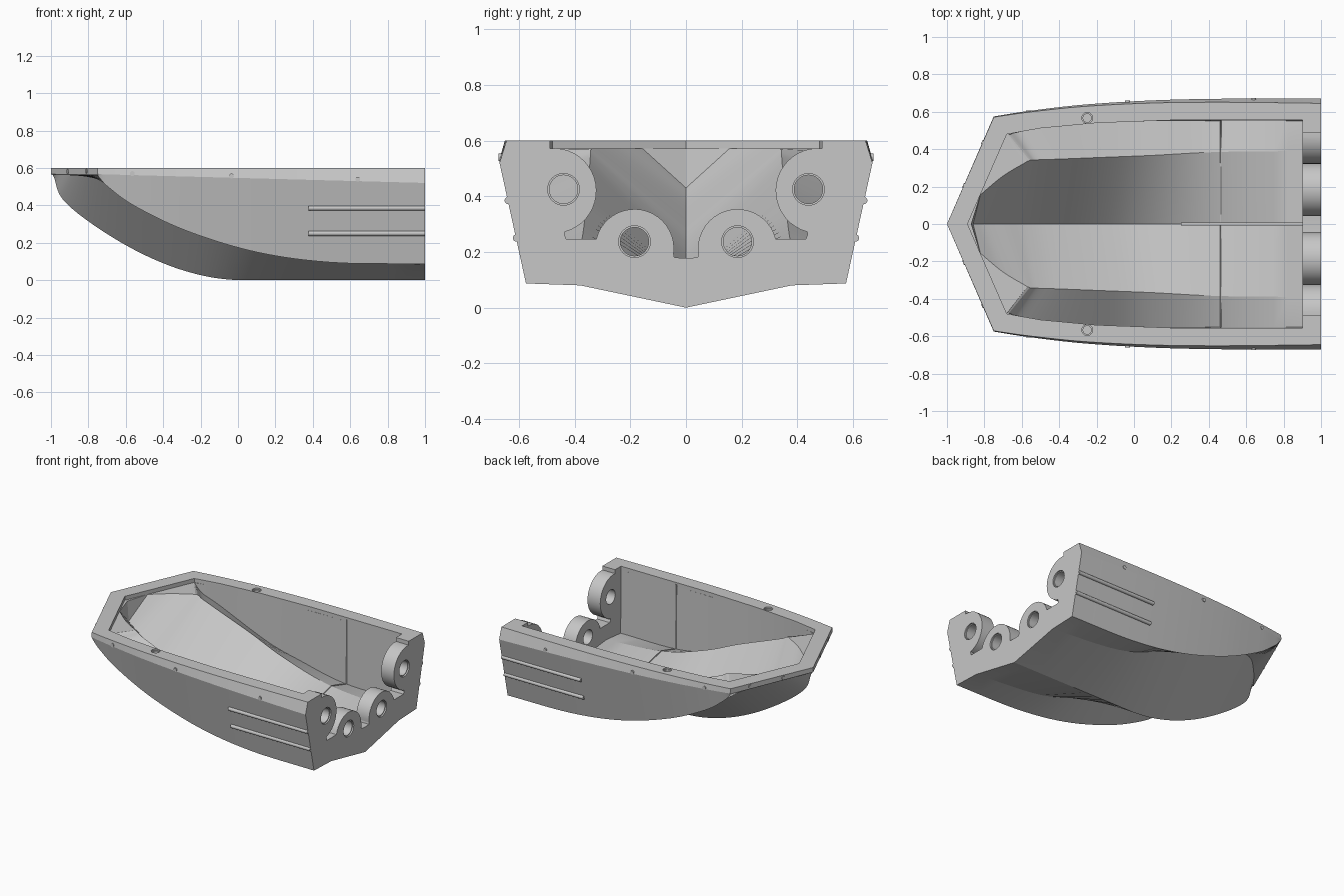
import bpy, bmesh, math
from mathutils import Vector, Matrix

cube = bpy.data.objects.get("Cube")
if cube:
    bpy.data.objects.remove(cube, do_unlink=True)

grey = bpy.data.materials.new("hull grey")
grey.use_nodes = True
colour = (0.57, 0.57, 0.57, 1)
grey.diffuse_color = colour
grey.node_tree.nodes["Principled BSDF"].inputs["Base Color"].default_value = colour


def finish(name, bm):
    """Turn a bmesh into a named object with outward normals."""
    bmesh.ops.recalc_face_normals(bm, faces=bm.faces)
    mesh = bpy.data.meshes.new(name)
    bm.to_mesh(mesh)
    bm.free()
    mesh.materials.append(grey)
    obj = bpy.data.objects.new(name, mesh)
    bpy.context.collection.objects.link(obj)
    return obj


def smooth_line(points, steps=6):
    """Catmull-Rom curve through the points."""
    pts = [Vector(p) for p in points]
    pts = [2 * pts[0] - pts[1]] + pts + [2 * pts[-1] - pts[-2]]
    out = []
    for a, b, c, d in zip(pts, pts[1:], pts[2:], pts[3:]):
        for i in range(steps):
            t = i / steps
            out.append((2 * b + (c - a) * t + (2 * a - 5 * b + 4 * c - d) * t * t
                        + (3 * b - a - 3 * c + d) * t ** 3) / 2)
    return out + [pts[-2]]


def loft(name, lines, low, high):
    """Mirrored solid through lines from keel to top edge, closed by a low and a high nose point."""
    bm = bmesh.new()
    rings = []
    for section in zip(*lines):
        right = [(p.x, -p.y, p.z) for p in reversed(section[1:])]
        rings.append([bm.verts.new(p) for p in right + [tuple(p) for p in section]])
    n = len(rings[0])
    for r, s in zip(rings, rings[1:]):
        for i in range(n):
            j = (i + 1) % n
            bm.faces.new((r[i], r[j], s[j], s[i]))
    front = rings[0]
    low, high = bm.verts.new(low), bm.verts.new(high)
    for i in range(1, n - 2):
        bm.faces.new((low, front[i], front[i + 1]))
    bm.faces.new((high, front[0], front[1], low))
    bm.faces.new((low, front[-2], front[-1], high))
    bm.faces.new((high, front[-1], front[0]))
    bm.faces.new(rings[-1])
    return finish(name, bm)


def prism(name, outline, place, offset):
    """Extrude a half outline mirrored in y; place maps outline pairs to 3D."""
    pts = [place(*p) for p in outline]
    pts += [(x, -y, z) for x, y, z in reversed(pts) if y > 0.001]
    bm = bmesh.new()
    face = bm.faces.new([bm.verts.new(p) for p in pts])
    ext = bmesh.ops.extrude_face_region(bm, geom=[face])
    bmesh.ops.translate(bm, vec=offset, verts=[v for v in ext["geom"] if isinstance(v, bmesh.types.BMVert)])
    return finish(name, bm)


def rod(name, centre, direction, radius, length):
    bm = bmesh.new()
    turn = Vector(direction).to_track_quat('Z', 'Y').to_matrix().to_4x4()
    bmesh.ops.create_cone(bm, cap_ends=True, segments=32, radius1=radius, radius2=radius,
                          depth=length, matrix=Matrix.Translation(centre) @ turn)
    return finish(name, bm)


def carve(obj, cutter):
    cutter.hide_render = True
    mod = obj.modifiers.new("cut", 'BOOLEAN')
    mod.operation, mod.solver, mod.object = 'DIFFERENCE', 'EXACT', cutter
    bpy.context.view_layer.objects.active = obj
    bpy.ops.object.modifier_apply(modifier=mod.name)
    bpy.data.objects.remove(cutter, do_unlink=True)


def shade(obj, angle=14):
    bpy.ops.object.select_all(action='DESELECT')
    obj.select_set(True)
    bpy.context.view_layer.objects.active = obj
    bpy.ops.object.shade_smooth_by_angle(angle=math.radians(angle))


# Hull: keel, tunnel crease, chine, sheer and deck edge
keel = smooth_line([(-.987, 0, .562), (-.935, 0, .43), (-.75, 0, .28), (-.5, 0, .135),
                    (-.25, 0, .04), (0, 0, 0), (.4, 0, 0), (1, 0, 0)])
for p in keel:
    p.z = max(p.z, 0)
tunnel = smooth_line([(-.99, .01, .563), (-.87, .155, .561), (-.72, .29, .553), (-.5, .365, .485),
                      (-.2, .375, .375), (.1, .375, .25), (.45, .38, .13), (1, .38, .08)])
chine = smooth_line([(-.75, .57, .562), (-.738, .57, .545), (-.69, .571, .495), (-.55, .573, .395),
                     (-.27, .575, .262), (.1, .575, .15), (.5, .575, .095), (1, .575, .087)])
widths = smooth_line([(y, 0, 0) for y in (.575, .577, .585, .606, .638, .661, .67, .67)])
sheer, deck = [], []
for c, w in zip(chine, widths):
    t = (c.x + .75) / 1.75
    sheer.append(Vector((c.x, w.x, .567 - .047 * t)))
    deck.append(Vector((c.x, w.x - .004 - .021 * t, .6)))
hull = loft("hull", [keel, tunnel, chine, sheer, deck], (-1, 0, .567), (-1, 0, .6))

# Inside of the hull: floor, ridges, side pods and walls
floor = smooth_line([(-.86, 0, .43), (-.8, 0, .385), (-.68, 0, .3), (-.57, 0, .23), (-.45, 0, .17),
                     (-.2, 0, .1), (.05, 0, .08), (.45, 0, .09), (.9, 0, .1)])
ridge = smooth_line([(-.82, .16, .575), (-.7, .26, .575), (-.57, .335, .572), (-.52, .343, .548),
                     (-.4, .347, .5), (-.15, .357, .4), (.1, .367, .29), (.45, .385, .18), (.9, .39, .14)])
pod = smooth_line([(-.69, .467, .575), (-.685, .469, .575), (-.675, .475, .57), (-.62, .49, .505),
                   (-.5, .515, .44), (-.15, .543, .27), (.1, .55, .2), (.45, .552, .13), (.9, .552, .125)])
tops = smooth_line([(y, 0, 0) for y in (.467, .469, .475, .489, .512, .545, .552, .555, .555)])
wall = [Vector((p.x, w.x, .588)) for p, w in zip(pod, tops)]
carve(hull, loft("cavity", [floor, ridge, pod, wall], (-.87, 0, .575), (-.87, 0, .588)))

# Deck opening
opening = [(-.89, 0), (-.68, .48), (-.5, .512), (-.2, .54), (.2, .555), (.9, .555)]
carve(hull, prism("opening", opening, lambda x, y: (x, y, .572), (0, 0, .1)))


# Transom cutout around four round bosses
def arc(y, z, r, a, b):
    steps = 20
    angles = [math.radians(a + (b - a) * i / steps) for i in range(steps + 1)]
    return [(y + r * math.cos(t), z + r * math.sin(t)) for t in angles]


notch = [(0, .178), (.042, .18)] + arc(.185, .212, .142, 188, 14)
notch += [(.43, .246), (.437, .262)] + arc(.475, .42, .153, 255, 85) + [(.49, .7), (0, .7)]
carve(hull, prism("cutout", notch, lambda y, z: (.88, y, z), (.2, 0, 0)))

# Stepped bores in the transom and the deck
for side in (-1, 1):
    for radius, depth in ((.057, .02), (.051, .3)):
        for y, z in ((.44, .425), (.185, .237)):
            carve(hull, rod("bore", (1, side * y, z), (1, 0, 0), radius, depth))
    for radius, depth in ((.029, .02), (.022, .08)):
        carve(hull, rod("deck_hole", (-.25, side * .567, .6), (0, 0, 1), radius, depth))
shade(hull)

# Rubbing rails and small studs along the sides and the bow
for side, label in ((-1, "right"), (1, "left")):
    for place, y, z in (("upper", .639, .385), ("lower", .609, .25)):
        shade(rod(f"{place}_rail_{label}", (.6875, side * y, z), (1, 0, 0), .013, .623))
    for x, y, z in ((-.565, .6, .57), (-.035, .652, .557), (.64, .666, .54)):
        rod(f"side_stud_{label}", (x, side * y, z), (0, 1, 0), .013, .014)
    for x in (-.91, -.81):
        y = (x + 1) * .575 / .25
        rod(f"bow_stud_{label}", (x, side * y, .582), (-.575, side * .25, 0), .012, .008)

# Keelson and cross rib inside
bm = bmesh.new()
bmesh.ops.create_cube(bm, size=1, matrix=Matrix.Translation((.575, 0, .095)) @ Matrix.Diagonal((.65, .016, .03, 1)))
finish("keelson", bm)

k = min(range(len(floor)), key=lambda i: abs(floor[i].x - .45))
half = [Vector((.465, line[k].y, line[k].z)) for line in (floor, ridge, pod, wall)]
path = [(p.x, -p.y, p.z) for p in reversed(half[1:])] + [tuple(p) for p in half]
curve = bpy.data.curves.new("cross_rib", 'CURVE')
curve.dimensions = '3D'
curve.bevel_depth = .004
curve.bevel_resolution = 1
curve.materials.append(grey)
spline = curve.splines.new('POLY')
spline.points.add(len(path) - 1)
for point, co in zip(spline.points, path):
    point.co = (*co, 1)
bpy.context.collection.objects.link(bpy.data.objects.new("cross_rib", curve))
